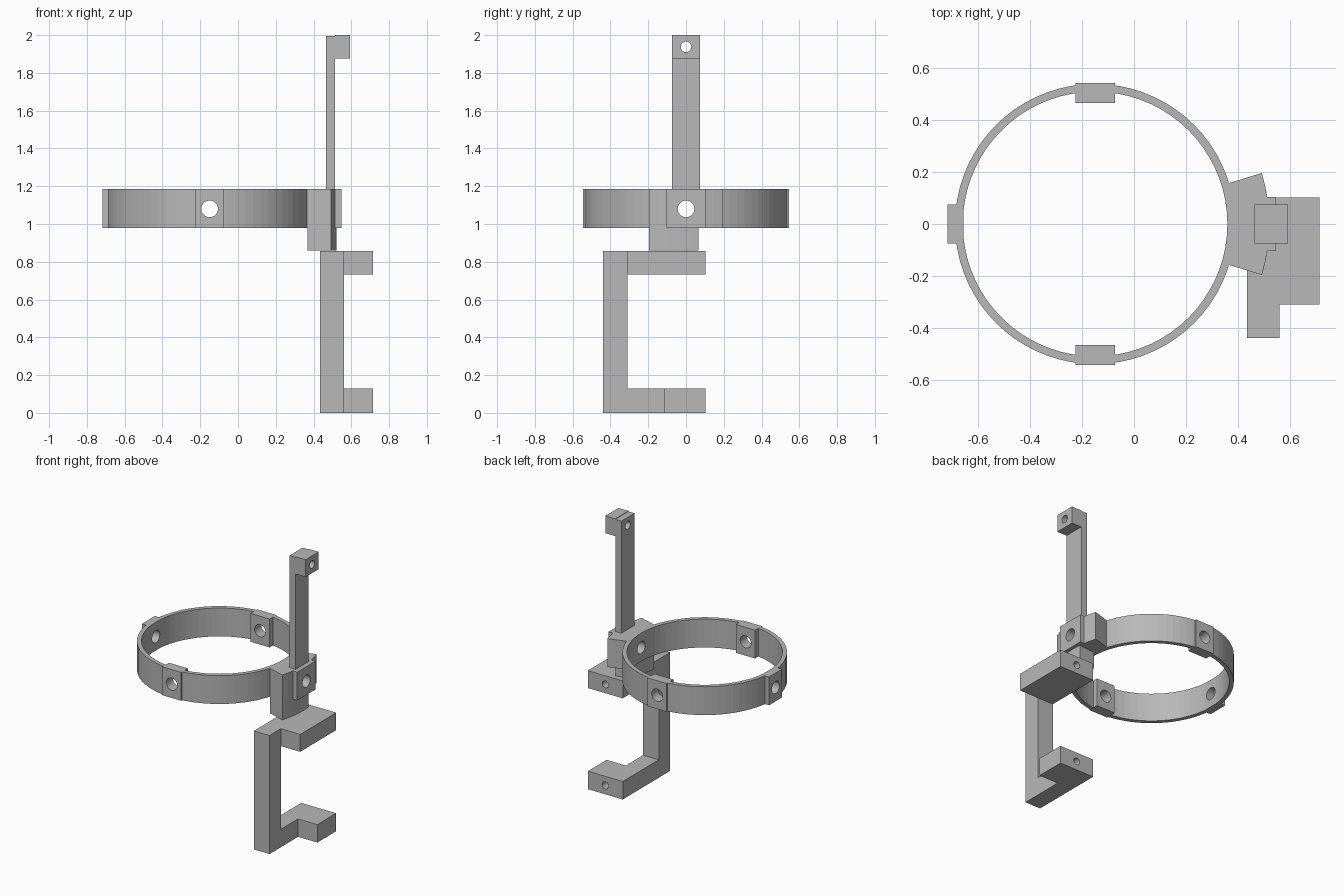
import bpy, bmesh, math
from mathutils import Matrix

if "Cube" in bpy.data.objects:
    bpy.data.objects.remove(bpy.data.objects["Cube"])

grey = bpy.data.materials.new("light_grey")
grey.diffuse_color = (0.48, 0.48, 0.48, 1)
grey.use_nodes = True
grey.node_tree.nodes["Principled BSDF"].inputs["Base Color"].default_value = grey.diffuse_color
CX, R_IN, R_OUT = -0.15, 0.51, 0.54      # ring centre and radii
Z0, Z1, ZH = 0.98, 1.185, 1.08           # ring bottom, top, hole height


def make(name, bm):
    bmesh.ops.recalc_face_normals(bm, faces=bm.faces)
    me = bpy.data.meshes.new(name)
    bm.to_mesh(me)
    bm.free()
    me.materials.append(grey)
    ob = bpy.data.objects.new(name, me)
    bpy.context.collection.objects.link(ob)
    return ob


def prism(name, pts, z0, z1):
    bm = bmesh.new()
    f = bm.faces.new([bm.verts.new((x, y, z0)) for x, y in pts])
    top = bmesh.ops.extrude_face_region(bm, geom=[f])["geom"]
    bmesh.ops.translate(bm, vec=(0, 0, z1 - z0),
                        verts=[v for v in top if isinstance(v, bmesh.types.BMVert)])
    return make(name, bm)


def box(name, x0, x1, y0, y1, z0, z1):
    return prism(name, [(x0, y0), (x1, y0), (x1, y1), (x0, y1)], z0, z1)


def circle(r, a0, a1, n):
    return [(CX + r * math.cos(a0 + (a1 - a0) * i / n),
             r * math.sin(a0 + (a1 - a0) * i / n)) for i in range(n + 1)]


def sector(name, r0, r1, a0, a1, z0, z1):
    a0, a1 = math.radians(a0), math.radians(a1)
    return prism(name, circle(r0, a0, a1, 8) + circle(r1, a1, a0, 8), z0, z1)


def rod(axis, centre, r, length):
    bm = bmesh.new()
    rot = Matrix.Rotation(math.pi / 2, 4, 'Y' if axis == 'x' else 'X')
    bmesh.ops.create_cone(bm, cap_ends=True, segments=32, radius1=r, radius2=r,
                          depth=length, matrix=Matrix.Translation(centre) @ rot)
    return make("hole_cutter", bm)


def combine(ob, others, op):
    bpy.context.view_layer.objects.active = ob
    for o in others:
        m = ob.modifiers.new("bool", 'BOOLEAN')
        m.operation, m.solver, m.object = op, 'EXACT', o
        bpy.ops.object.modifier_apply(modifier=m.name)
        bpy.data.objects.remove(o)


# Ring band
ring = prism("clamp_ring", circle(R_OUT, 0, 2 * math.pi, 72)[:-1], Z0, Z1)
combine(ring, [prism("bore", circle(R_IN, 0, 2 * math.pi, 72)[:-1], Z0 - 0.1, Z1 + 0.1)],
        'DIFFERENCE')

# Screw bosses (front, back, left, right) and curved mounting block
combine(ring, [
    box("front_boss", CX - 0.076, CX + 0.076, -0.544, -0.467, Z0, Z1),
    box("back_boss", CX - 0.076, CX + 0.076, 0.467, 0.544, Z0, Z1),
    box("left_boss", -0.718, -0.657, -0.075, 0.075, Z0, Z1),
    sector("mount_block", 0.537, 0.672, -17, 17, Z0, Z1),
    sector("mount_foot", 0.541, 0.672, -17, 5.7, 0.86, Z0 + 0.02),
    box("right_boss", 0.45, 0.547, -0.104, 0.104, Z0, Z1),
], 'UNION')
combine(ring, [rod('x', (0, 0, ZH), 0.044, 2), rod('y', (CX, 0, ZH), 0.044, 2)],
        'DIFFERENCE')

# Upright post with drilled head
post = box("upper_post", 0.465, 0.514, -0.075, 0.075, 1.185, 1.996)
combine(post, [box("post_head", 0.5139, 0.594, -0.075, 0.075, 1.875, 2.0)], 'UNION')
combine(post, [rod('x', (0.53, 0, 1.938), 0.028, 0.5)], 'DIFFERENCE')

# Lower bracket: column, upper arm, lower arm with wide end
bracket = box("lower_bracket", 0.435, 0.56, -0.44, -0.31, 0, 0.858)
combine(bracket, [
    box("upper_arm", 0.435, 0.715, -0.31, 0.102, 0.732, 0.858),
    prism("lower_arm", [(0.435, -0.31), (0.56, -0.31), (0.56, -0.113), (0.715, -0.113),
                        (0.715, 0.102), (0.435, 0.102)], 0, 0.13),
], 'UNION')
combine(bracket, [rod('y', (0.575, 0.102, z), 0.025, 0.3) for z in (0.065, 0.795)],
        'DIFFERENCE')
